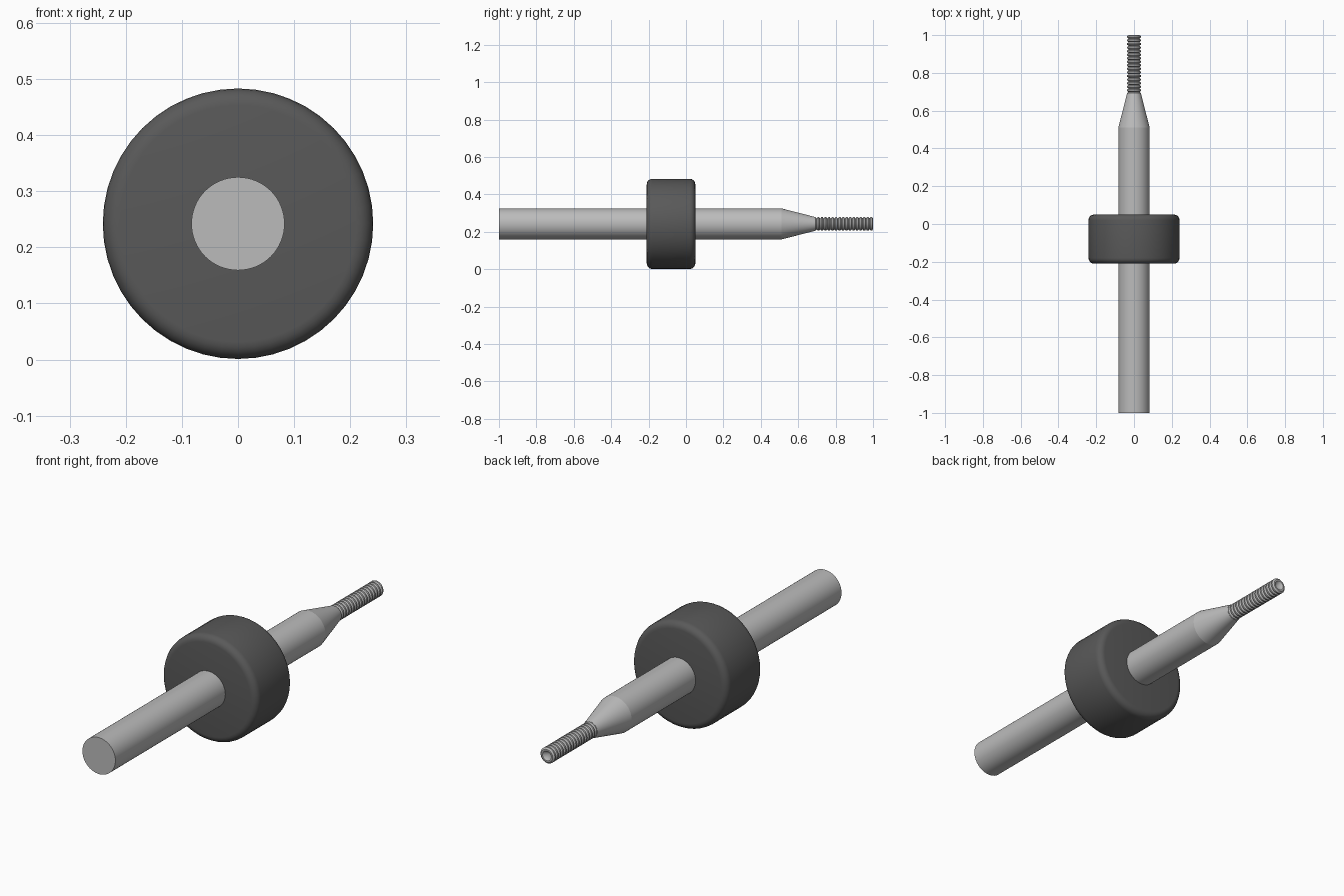
import bpy, bmesh, math

AXIS_Z = 0.242   # height of the shared axis

cube = bpy.data.objects.get("Cube")
if cube:
    bpy.data.objects.remove(cube, do_unlink=True)


def material(name, value):
    mat = bpy.data.materials.new(name)
    mat.use_nodes = True
    colour = (value, value, value, 1)
    mat.diffuse_color = colour
    mat.node_tree.nodes["Principled BSDF"].inputs["Base Color"].default_value = colour
    return mat


def lathe(name, profile, mat, segments, angle=35):
    """Turn a profile of (y, radius) points around the long axis; zero radius closes an end."""
    bm = bmesh.new()
    verts = [bm.verts.new((r, y, 0)) for y, r in profile]
    edges = [bm.edges.new(pair) for pair in zip(verts, verts[1:])]
    bmesh.ops.spin(bm, geom=verts + edges, cent=(0, 0, 0), axis=(0, 1, 0),
                   angle=math.tau, steps=segments, use_duplicate=False)
    bmesh.ops.remove_doubles(bm, verts=bm.verts, dist=0.0001)
    bmesh.ops.recalc_face_normals(bm, faces=bm.faces)
    mesh = bpy.data.meshes.new(name)
    bm.to_mesh(mesh)
    bm.free()
    mesh.materials.append(mat)
    obj = bpy.data.objects.new(name, mesh)
    obj.location.z = AXIS_Z
    bpy.context.collection.objects.link(obj)
    bpy.ops.object.select_all(action="DESELECT")
    obj.select_set(True)
    bpy.context.view_layer.objects.active = obj
    bpy.ops.object.shade_smooth_by_angle(angle=math.radians(angle))
    return obj


steel = material("light steel", 0.5)
rubber = material("dark grey", 0.1)

# Straight shank
lathe("shank", [(-1, 0), (-1, 0.083), (0.51, 0.083), (0.51, 0)], steel, 64)

# Tapered neck
lathe("tapered_neck", [(0.51, 0), (0.51, 0.083), (0.69, 0.037), (0.69, 0)], steel, 64)

# Threaded tip with a shallow centre recess
start, end, turns = 0.68, 1.0, 17
pitch = (end - start) / turns
thread = [(start, 0)]
for i in range(turns):
    y = start + i * pitch
    thread += [(y, 0.029), (y + pitch * 0.3, 0.036), (y + pitch * 0.7, 0.036)]
thread += [(end, 0.029), (end, 0.022), (end - 0.02, 0)]
lathe("threaded_tip", thread, steel, 32)

# Collar with rounded rims
front, back, radius, bevel = -0.21, 0.05, 0.241, 0.03
arc = [math.radians(a) for a in range(0, 91, 18)]
collar = [(front, 0)]
collar += [(front + bevel * (1 - math.sin(a)), radius - bevel * (1 - math.cos(a)))
           for a in reversed(arc)]
collar += [(back - bevel * (1 - math.sin(a)), radius - bevel * (1 - math.cos(a)))
           for a in arc]
collar += [(back, 0)]
lathe("collar", collar, rubber, 48)
